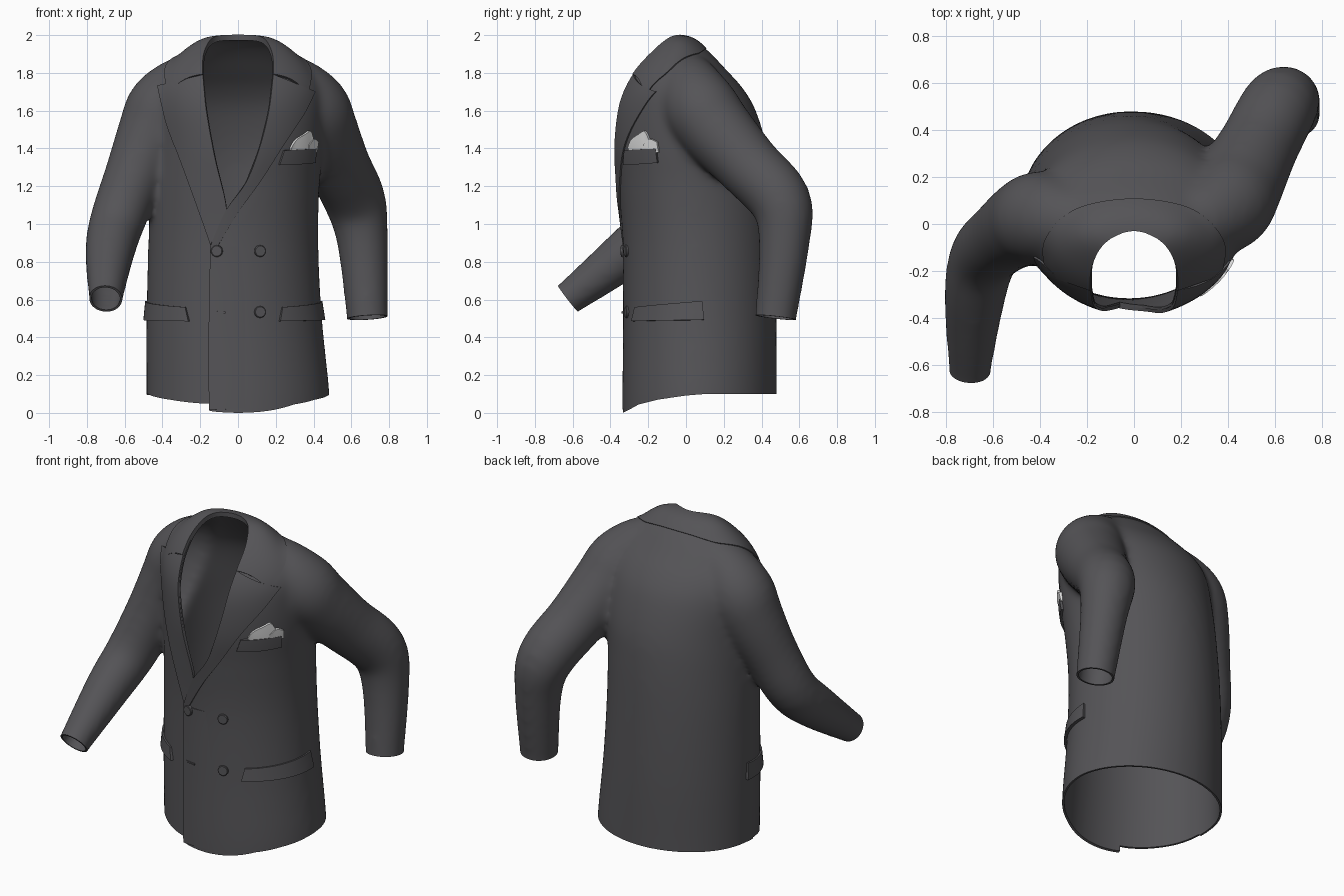
import bpy, bmesh, math
from mathutils import Vector
from mathutils.bvhtree import BVHTree

if "Cube" in bpy.data.objects:
    bpy.data.objects.remove(bpy.data.objects["Cube"])


def material(name, col):
    m = bpy.data.materials.new(name)
    m.diffuse_color = (*col, 1)
    m.use_nodes = True
    m.node_tree.nodes["Principled BSDF"].inputs["Base Color"].default_value = m.diffuse_color
    return m


CLOTH = material("charcoal cloth", (0.09, 0.088, 0.095))
WHITE = material("white linen", (0.95, 0.95, 0.95))


def spline(pts, k):
    """Catmull-Rom resampling of tuples, k steps per span."""
    out = []
    for i in range(len(pts) - 1):
        p0, p1, p2, p3 = (pts[min(max(j, 0), len(pts) - 1)] for j in (i - 1, i, i + 1, i + 2))
        for s in range(k):
            t = s / k
            out.append(tuple(0.5 * (2 * b + (c - a) * t + (2 * a - 5 * b + 4 * c - d) * t * t
                                    + (3 * b - a - 3 * c + d) * t ** 3)
                             for a, b, c, d in zip(p0, p1, p2, p3)))
    return out + [tuple(pts[-1])]


def loft(bm, rings):
    """Closed solid through a list of rings."""
    rows = [[bm.verts.new(p) for p in r] for r in rings]
    n = len(rows[0])
    for a, b in zip(rows, rows[1:]):
        for i in range(n):
            bm.faces.new((a[i], a[(i + 1) % n], b[(i + 1) % n], b[i]))
    bm.faces.new(rows[0][::-1])
    bm.faces.new(rows[-1])


def make(name, bm, mat=CLOTH, recalc=True):
    if recalc:
        bmesh.ops.recalc_face_normals(bm, faces=bm.faces)
    me = bpy.data.meshes.new(name)
    bm.to_mesh(me)
    bm.free()
    ob = bpy.data.objects.new(name, me)
    bpy.context.collection.objects.link(ob)
    me.materials.append(mat)
    return ob


def activate(ob):
    bpy.ops.object.select_all(action='DESELECT')
    ob.select_set(True)
    bpy.context.view_layer.objects.active = ob


def modify(ob, kind, **kw):
    m = ob.modifiers.new(kind, kind)
    for k, v in kw.items():
        setattr(m, k, v)
    activate(ob)
    bpy.ops.object.modifier_apply(modifier=m.name)


def finish(ob, angle=40):
    activate(ob)
    bpy.ops.object.shade_smooth_by_angle(angle=math.radians(angle))


# torso: z, centre x, half width, centre y, front y, back y
TORSO = [(-.1, 0, .485, .07, -.335, .48), (.1, 0, .485, .07, -.335, .48), (.5, -.02, .465, .06, -.33, .48),
         (.9, -.025, .45, .05, -.335, .47), (1.2, -.015, .447, .03, -.36, .455), (1.4, 0, .452, .02, -.38, .43),
         (1.6, 0, .458, 0, -.372, .37), (1.72, 0, .445, -.02, -.335, .3), (1.82, 0, .385, -.03, -.275, .21),
         (1.9, 0, .3, -.04, -.2, .135), (1.96, 0, .215, -.04, -.125, .065), (1.985, 0, .14, -.035, -.07, .01)]
# sleeves from inside the shoulder to the cuff: x, y, z, radius
SLEEVE_R = [(-.1, 0, 1.8, .12), (-.27, .01, 1.735, .165), (-.385, .025, 1.62, .2), (-.45, .01, 1.48, .19),
            (-.55, -.05, 1.25, .16), (-.64, -.14, 1.01, .147), (-.68, -.32, .84, .13), (-.7, -.625, .605, .09)]
SLEEVE_L = [(.1, 0, 1.8, .12), (.27, .02, 1.735, .165), (.385, .075, 1.62, .2), (.44, .16, 1.5, .195),
            (.53, .33, 1.31, .172), (.62, .5, 1.12, .164), (.66, .52, .9, .135), (.685, .475, .505, .11)]

bm = bmesh.new()
N = 48
rings = []
for z, cx, a, cy, yf, yb in spline(TORSO, 4):
    ring = []
    for i in range(N):
        t = 2 * math.pi * i / N
        s = math.sin(t)
        ring.append((cx + a * math.cos(t), cy + s * ((yb - cy) if s > 0 else (cy - yf)), z))
    rings.append(ring)
loft(bm, rings)

cuffs = []
for path in (SLEEVE_R, SLEEVE_L):
    end, d = Vector(path[-1][:3]), (Vector(path[-1][:3]) - Vector(path[-2][:3])).normalized()
    cuffs.append((end, d))
    pts = spline(path, 4) + [(*(end + d * .1), path[-1][3])]
    rings = []
    for i, p in enumerate(pts):
        t = (Vector(pts[min(i + 1, len(pts) - 1)][:3]) - Vector(pts[max(i - 1, 0)][:3])).normalized()
        u = t.cross(Vector((1, .02, 0))).normalized()
        v = t.cross(u)
        rings.append([Vector(p[:3]) + p[3] * (u * math.cos(a * math.pi / 12) + v * math.sin(a * math.pi / 12))
                      for a in range(24)])
    loft(bm, rings)

# melt torso and sleeves together
jacket = make("jacket_body", bm)
modify(jacket, 'REMESH', mode='VOXEL', voxel_size=.017)
modify(jacket, 'SMOOTH', factor=.5, iterations=20)
bm = bmesh.new()
bm.from_mesh(jacket.data)
bmesh.ops.recalc_face_normals(bm, faces=bm.faces)
bvh = BVHTree.FromBMesh(bm)
bm.to_mesh(jacket.data)
bm.free()
modify(jacket, 'SOLIDIFY', thickness=.012, offset=-1)


# cutters for hem, neck and cuffs
def cut(rings):
    bm = bmesh.new()
    loft(bm, rings)
    c = make("cutter", bm)
    c.hide_render = True
    modify(jacket, 'BOOLEAN', operation='DIFFERENCE', solver='EXACT', object=c)
    bpy.data.objects.remove(c)


HEM = [(-.6, 0), (-.335, 0), (-.31, .012), (-.25, .045), (-.15, .07), (0, .092), (.1, .1), (.7, .1)]
HEM_UNDER = [(-.6, .045), (-.3, .05), (-.2, .07), (0, .1), (.02, .1)]
for x0, x1, prof in ((-.6, .6, HEM), (-.6, -.15, HEM_UNDER)):
    prof = [(prof[0][0], -.3)] + prof + [(prof[-1][0], -.3)]
    cut([[(x, y, z) for y, z in prof] for x in (x0, x1)])
VEE = [(-.062, 1.075), (.04, 1.22), (.11, 1.4), (.16, 1.6), (.18, 1.78), (.18, 2.2),
       (-.18, 2.2), (-.18, 1.78), (-.165, 1.6), (-.12, 1.35)]
cut([[(x, y, z) for x, z in VEE] for y in (-.8, -.2)])
cut([[(.18 * math.cos(t * math.pi / 20), -.2 + .17 * math.sin(t * math.pi / 20), z) for t in range(40)]
     for z in (1.72, 2.2)])
for end, d in cuffs:
    u = d.cross(Vector((1, 0, 0))).normalized()
    v = d.cross(u)
    cut([[end + d * k + .17 * (a * u + b * v) for a, b in ((1, 1), (-1, 1), (-1, -1), (1, -1))] for k in (0, .2)])
finish(jacket)


def on_body(p, view):
    """Point and normal on the body under a 2D point seen along a view axis."""
    o, d = {'front': ((p[0], -2, p[1]), (0, 1, 0)), 'top': ((p[0], p[1], 3), (0, 0, -1)),
            'right': ((2, p[0], p[1]), (-1, 0, 0)), 'left': ((-2, p[0], p[1]), (1, 0, 0))}[view]
    co, no, _, _ = bvh.ray_cast(Vector(o), Vector(d))
    if co is None:
        co, no, _, _ = bvh.find_nearest(Vector(o) + Vector(d) * 1.7)
    return co, no


def panel(name, edge_a, edge_b, view='front', lift=(.014, .014), mat=CLOTH, k=6, m=14):
    """Raised cloth plate between two edges, following the body, with a skirt."""
    A, B = (spline(e, k) if k > 1 else e for e in (edge_a, edge_b))
    n = len(A)
    bm = bmesh.new()
    rows = []
    for i in range(-1, n + 1):
        row = []
        for j in range(-1, m + 2):
            ii, t = min(max(i, 0), n - 1), min(max(j, 0), m) / m
            p = [a + (b - a) * t for a, b in zip(A[ii], B[ii])]
            co, no = on_body(p, view)
            skirt = i in (-1, n) or j in (-1, m + 1)
            row.append(bm.verts.new(co + no * (-.008 if skirt else lift[0] + (lift[1] - lift[0]) * t)))
        rows.append(row)
    for a, b in zip(rows, rows[1:]):
        for j in range(len(a) - 1):
            bm.faces.new((a[j], a[j + 1], b[j + 1], b[j]))
    # face outward
    bm.normal_update()
    if sum(f.normal.dot(bvh.find_nearest(f.calc_center_median())[1]) * f.calc_area() for f in bm.faces) < 0:
        bmesh.ops.reverse_faces(bm, faces=bm.faces)
    finish(make(name, bm, mat, False))


# lapels, collar and front overlap
panel("lapel_under", [(-.1, .97), (-.06, 1.08), (-.12, 1.35), (-.165, 1.6), (-.183, 1.785)],
      [(-.145, .89), (-.2, 1.05), (-.3, 1.33), (-.375, 1.53), (-.425, 1.73)], lift=(.01, .008))
panel("lapel_over", [(-.145, .88), (-.065, 1.07), (.04, 1.22), (.11, 1.4), (.16, 1.6), (.183, 1.785)],
      [(-.12, .86), (0, 1.06), (.12, 1.23), (.24, 1.42), (.345, 1.58), (.405, 1.7)], lift=(.014, .008))
inner = [(-.183, -.27), (-.175, -.17), (-.12, -.075), (0, -.03)]
outer = [(-.37, -.215), (-.38, -.07), (-.25, .06), (0, .105)]
panel("collar", *[e + [(-x, y) for x, y in e[-2::-1]] for e in (inner, outer)], view='top', lift=(.018, .006), k=8)
panel("front_overlap", [(-.15, .015), (-.155, .3), (-.15, .6), (-.145, .88)],
      [(.15, .03), (.15, .3), (.15, .6), (.1, .88)], lift=(.01, -.006))

# pockets and handkerchief
for side in ('right', 'left'):
    panel("hip_flap_" + side, [(-.275, .485), (-.15, .488), (0, .49), (.095, .492)],
          [(-.265, .56), (-.15, .572), (0, .585), (.085, .592)], view=side, lift=(.018, .01))
panel("chest_pocket", [(.215, 1.315), (.31, 1.317), (.4, 1.325)], [(.24, 1.39), (.32, 1.395), (.405, 1.4)],
      lift=(.014, .014))
panel("handkerchief_back", [(.275, 1.38), (.31, 1.38), (.35, 1.38), (.375, 1.38), (.39, 1.38)],
      [(.275, 1.405), (.3, 1.445), (.345, 1.475), (.375, 1.49), (.392, 1.43)], lift=(.009, .016), mat=WHITE)
panel("handkerchief_front", [(.365, 1.38), (.385, 1.38), (.41, 1.38)],
      [(.365, 1.42), (.39, 1.45), (.412, 1.435)], lift=(.011, .018), mat=WHITE)

# buttons and buttonhole
for i, (x, z, top) in enumerate([(-.11, .857, .018), (.116, .857, .011), (.116, .534, .011)]):
    co, no = on_body((x, z), 'front')
    q = no.to_track_quat('Z', 'Y')
    bm = bmesh.new()
    loft(bm, [[co + q @ Vector((r * math.cos(t * math.pi / 12), r * math.sin(t * math.pi / 12), h))
               for t in range(24)] for r, h in ((.031, -.005), (.031, top - .003), (.027, top), (.01, top))])
    finish(make("button_%d" % i, bm), 30)
panel("buttonhole", [(-.125, .53), (-.065, .527)], [(-.125, .539), (-.065, .536)], lift=(.014, .014), k=2, m=2)
